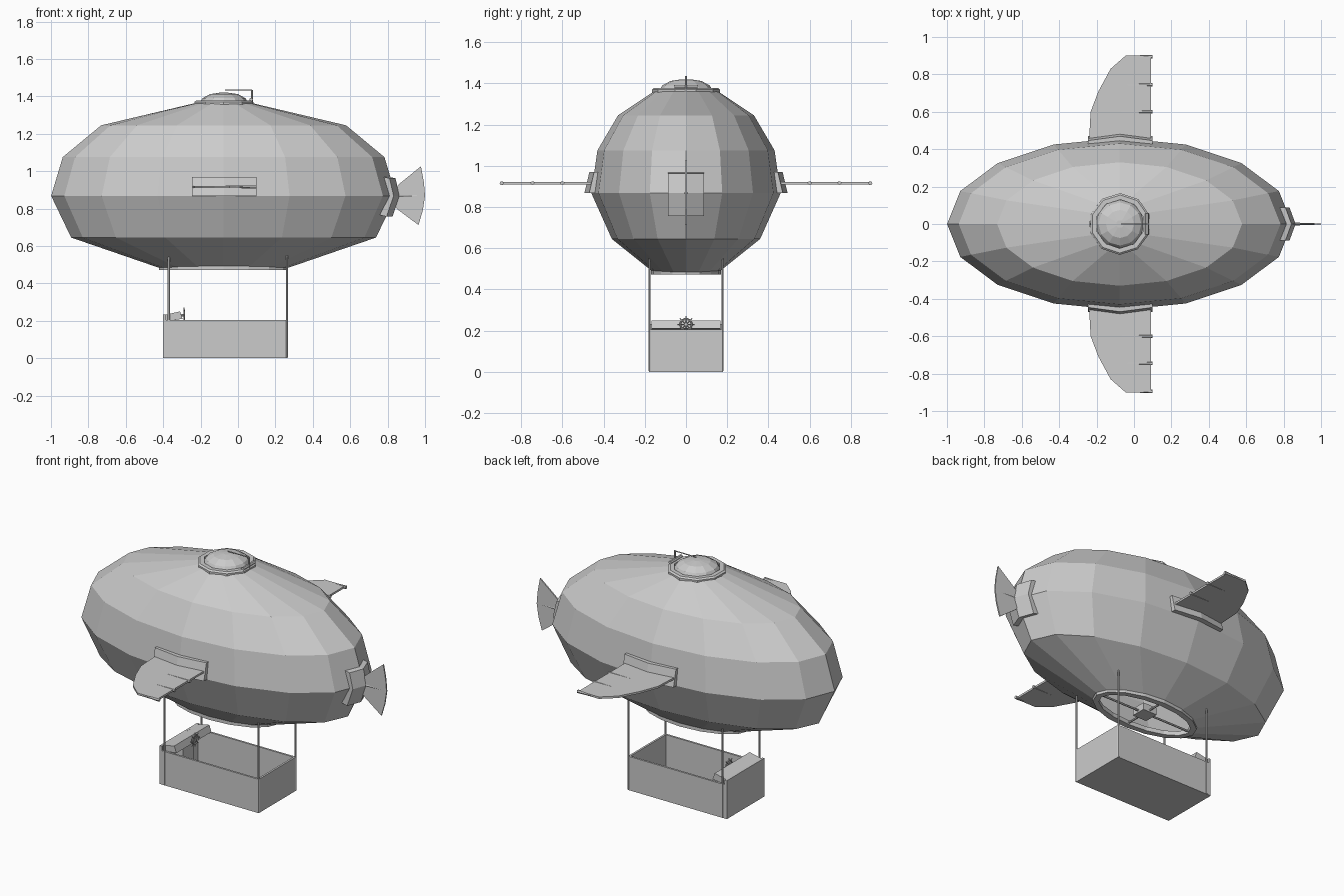
import bpy, bmesh
from math import sin, cos, pi
from mathutils import Vector

if "Cube" in bpy.data.objects:
    bpy.data.objects.remove(bpy.data.objects["Cube"])


def make(name, bm):
    bmesh.ops.recalc_face_normals(bm, faces=bm.faces)
    me = bpy.data.meshes.new(name)
    bm.to_mesh(me)
    bm.free()
    ob = bpy.data.objects.new(name, me)
    bpy.context.collection.objects.link(ob)
    return ob


def loft(name, rings, caps=True, closed=False):
    """Skin a list of equal-length point loops."""
    bm = bmesh.new()
    vs = [[bm.verts.new(p) for p in r] for r in rings]
    n = len(vs[0])
    pairs = list(zip(vs, vs[1:])) + ([(vs[-1], vs[0])] if closed else [])
    for a, b in pairs:
        for i in range(n):
            j = (i + 1) % n
            bm.faces.new((a[i], a[j], b[j], b[i]))
    if caps and not closed:
        bm.faces.new(vs[0])
        bm.faces.new(vs[-1])
    return make(name, bm)


def ellipse(rx, ry, z, n, cx=-0.077, phase=0.0):
    return [(cx + rx * cos(2 * pi * i / n + phase), ry * sin(2 * pi * i / n + phase), z)
            for i in range(n)]


def box(name, x, y, z):
    base = [(x[0], y[0]), (x[1], y[0]), (x[1], y[1]), (x[0], y[1])]
    return loft(name, [[(a, b, h) for a, b in base] for h in z])


def rod(name, a, b, r, r2=None, n=6):
    a, b = Vector(a), Vector(b)
    q = (b - a).to_track_quat('Z', 'Y')
    circ = [Vector((cos(2 * pi * i / n), sin(2 * pi * i / n), 0)) for i in range(n)]
    r2 = r if r2 is None else r2
    return loft(name, [[a + q @ (c * r) for c in circ], [b + q @ (c * r2) for c in circ]])


# Envelope: 16-sided horizontal rings, open at top and bottom
hull = [(0.35, 0.16, 0.485), (0.815, 0.36, 0.645), (0.922, 0.46, 0.868),
        (0.86, 0.43, 1.075), (0.655, 0.33, 1.245), (0.16, 0.155, 1.362)]
loft("envelope", [ellipse(rx, ry, z, 16) for rx, ry, z in hull], caps=False)

# Top collar, glass dome and hatch lever
loft("top_collar", [ellipse(r, r, z, 10, -0.075, 0.3) for r, z in
                    [(0.165, 1.352), (0.165, 1.37), (0.155, 1.378), (0.13, 1.378), (0.13, 1.352)]],
     closed=True)
loft("top_dome", [ellipse(r, r, z, 12, -0.075) for r, z in
                  [(0.13, 1.365), (0.115, 1.39), (0.075, 1.412), (0.02, 1.42)]])
rod("lever_post", (0.075, 0, 1.345), (0.075, 0, 1.435), 0.006)
rod("lever_arm", (-0.07, 0, 1.433), (0.075, 0, 1.433), 0.003)
rod("lever_pivot", (0.07, -0.055, 1.383), (0.07, 0.055, 1.383), 0.01)

# Bottom mouth ring with cross bars and burner
loft("mouth_ring", [ellipse(0.345 - d, 0.17 - d, z, 16) for d, z in
                    [(0, 0.472), (0, 0.498), (0.035, 0.498), (0.035, 0.472)]], closed=True)
rod("mouth_bar_long", (-0.4, 0, 0.485), (0.25, 0, 0.485), 0.006)
rod("mouth_bar_cross", (-0.077, -0.15, 0.485), (-0.077, 0.15, 0.485), 0.006)
box("burner", (-0.125, -0.03), (-0.045, 0.045), (0.472, 0.515))

# Side wings with mounts, spars and hinges
outline = [(-0.24, 0.45), (-0.232, 0.6), (-0.19, 0.71), (-0.125, 0.83),
           (-0.045, 0.9), (0.09, 0.9), (0.09, 0.45)]
mount = [(-0.245, 0.47), (-0.075, 0.493), (0.1, 0.47), (0.1, 0.43), (-0.075, 0.45), (-0.245, 0.43)]
for side, s in (("left", 1), ("right", -1)):
    loft(f"wing_{side}", [[(x, s * y, z) for x, y in outline] for z in (0.910, 0.922)])
    loft(f"wing_mount_{side}", [[(x, s * (y - d), z) for x, y in mount]
                                for z, d in ((0.868, 0), (0.97, 0.024))])
    for x, y in ((-0.225, 0.6), (-0.165, 0.745), (-0.045, 0.895)):
        rod(f"wing_spar_{side}", (x, s * y, 0.916), (0.1, s * (y + 0.0), 0.916), 0.004, 0.01)

# Tail mount follows the stern in a chevron; flat fan rudder
stern = [(0.79, 0.972), (0.842, 0.962), (0.864, 0.868), (0.826, 0.757), (0.775, 0.77), (0.815, 0.868)]
loft("tail_mount", [[(x - d, y, z) for x, z in stern]
                    for y, d in ((-0.087, 0.032), (0, 0), (0.087, 0.032))])
fin = [(0.84, 0.91), (0.86, 0.93), (0.978, 1.026), (0.994, 0.94), (1.0, 0.868),
       (0.988, 0.79), (0.965, 0.712), (0.86, 0.79), (0.84, 0.81)]
loft("rudder", [[(x, y, z) for x, z in fin] for y in (-0.004, 0.004)])
rod("rudder_spar", (0.85, 0, 0.868), (0.995, 0, 0.868), 0.008, 0.003)

# Open basket: floor, walls and a taller bow board
box("basket_floor", (-0.4, 0.265), (-0.18, 0.18), (0.0, 0.012))
for s in (-1, 1):
    box("basket_side", (-0.395, 0.265), sorted((s * 0.168, s * 0.18)), (0.005, 0.205))
box("basket_stern", (0.253, 0.265), (-0.17, 0.17), (0.005, 0.205))
box("basket_bow", (-0.4, -0.386), (-0.18, 0.18), (0.005, 0.233))

# Console with pedestal and steering wheel
dash = [(-0.39, 0.2), (-0.39, 0.232), (-0.31, 0.25), (-0.296, 0.21)]
loft("console", [[(x, y, z) for x, z in dash] for y in (-0.168, 0.168)])
box("console_pedestal", (-0.388, -0.335), (-0.05, 0.05), (0.01, 0.21))
hub = Vector((-0.288, 0, 0.23))
bpy.ops.mesh.primitive_torus_add(location=hub, rotation=(0, pi / 2, 0), major_radius=0.028,
                                 minor_radius=0.004, major_segments=16, minor_segments=6)
bpy.context.object.name = "steering_wheel"
for i in range(4):
    d = Vector((0, cos(i * pi / 4), sin(i * pi / 4))) * 0.042
    rod("wheel_spoke", hub - d, hub + d, 0.003)
rod("wheel_axle", (-0.32, 0, 0.23), (-0.284, 0, 0.23), 0.007)

# Suspension poles
for x in (-0.37, 0.262):
    for y in (-0.178, 0.178):
        rod("suspension_pole", (x, y, 0.003), (x, y, 0.55), 0.006)
